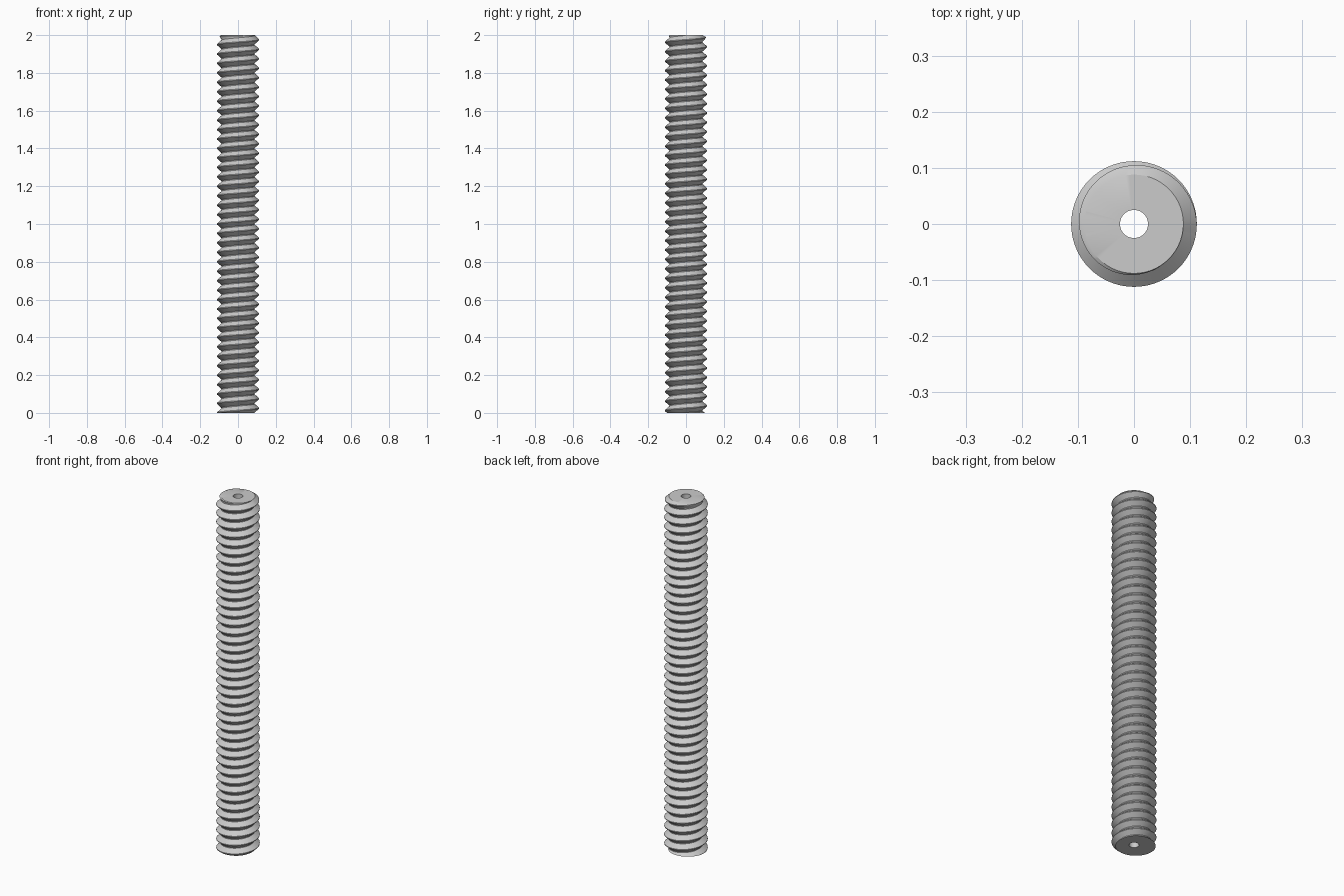
import bpy, bmesh, math

cube = bpy.data.objects.get("Cube")
if cube:
    bpy.data.objects.remove(cube, do_unlink=True)

LENGTH, PITCH, TURNS, SEGS = 2.0, 0.05, 40, 72
ROOT, CREST, BORE = 0.088, 0.112, 0.025
FLAT = 0.002            # half width of the narrow crest and root flats
HALF = PITCH / 2

steel = bpy.data.materials.new("grey steel")
steel.use_nodes = True
grey = (0.6, 0.6, 0.6, 1)
steel.diffuse_color = grey
steel.node_tree.nodes["Principled BSDF"].inputs["Base Color"].default_value = grey


def section(step):
    """One turn-wide thread profile at a given step along the helix."""
    turn = step / SEGS
    angle = math.tau * turn
    mid = HALF + PITCH * turn
    fade = min(1, max(0, 1 - (turn - (TURNS - 1)) / 0.85))
    tip = ROOT + (CREST - ROOT) * fade
    last = step >= (TURNS - 1) * SEGS
    profile = [(ROOT, mid - HALF + FLAT, LENGTH),
               (tip, mid - FLAT, LENGTH - FLAT * 2),
               (tip, mid + FLAT, LENGTH - FLAT * 2),
               (ROOT, LENGTH if last else mid + HALF - FLAT, LENGTH),
               (ROOT, LENGTH if last else mid + HALF + FLAT, LENGTH)]
    return [(r * math.cos(angle), r * math.sin(angle), min(z, top))
            for r, z, top in profile]


# Right-handed helical thread, fading out over the last turn
bm = bmesh.new()
previous = None
for step in range(-2 * SEGS, TURNS * SEGS + 1):
    row = [bm.verts.new(p) for p in section(step)]
    if previous:
        for i in range(4):
            bm.faces.new((previous[i], row[i], row[i + 1], previous[i + 1]))
    previous = row
bmesh.ops.remove_doubles(bm, verts=bm.verts[:], dist=1e-5)

# Flat cut at the foot
cut = bmesh.ops.bisect_plane(bm, geom=bm.verts[:] + bm.edges[:] + bm.faces[:],
                             plane_co=(0, 0, 0), plane_no=(0, 0, 1), clear_inner=True)
rim = [e for e in bm.edges if e.is_boundary and all(abs(v.co.z) < 1e-4 for v in e.verts)]

# Foot face, bore wall and top face, each extruded from the rim before it
for radius, height in ((BORE, 0), (BORE, LENGTH), (ROOT, LENGTH)):
    new = bmesh.ops.extrude_edge_only(bm, edges=rim)["geom"]
    rim = [g for g in new if isinstance(g, bmesh.types.BMEdge)]
    for v in (g for g in new if isinstance(g, bmesh.types.BMVert)):
        scale = radius / math.hypot(v.co.x, v.co.y)
        v.co = (v.co.x * scale, v.co.y * scale, height)

bmesh.ops.remove_doubles(bm, verts=bm.verts[:], dist=1e-5)
bmesh.ops.dissolve_degenerate(bm, edges=bm.edges[:], dist=1e-6)
bmesh.ops.recalc_face_normals(bm, faces=bm.faces[:])

mesh = bpy.data.meshes.new("threaded_rod")
bm.to_mesh(mesh)
bm.free()
mesh.materials.append(steel)
rod = bpy.data.objects.new("threaded_rod", mesh)
bpy.context.collection.objects.link(rod)
bpy.context.view_layer.objects.active = rod
rod.select_set(True)
bpy.ops.object.shade_smooth_by_angle(angle=math.radians(30))
